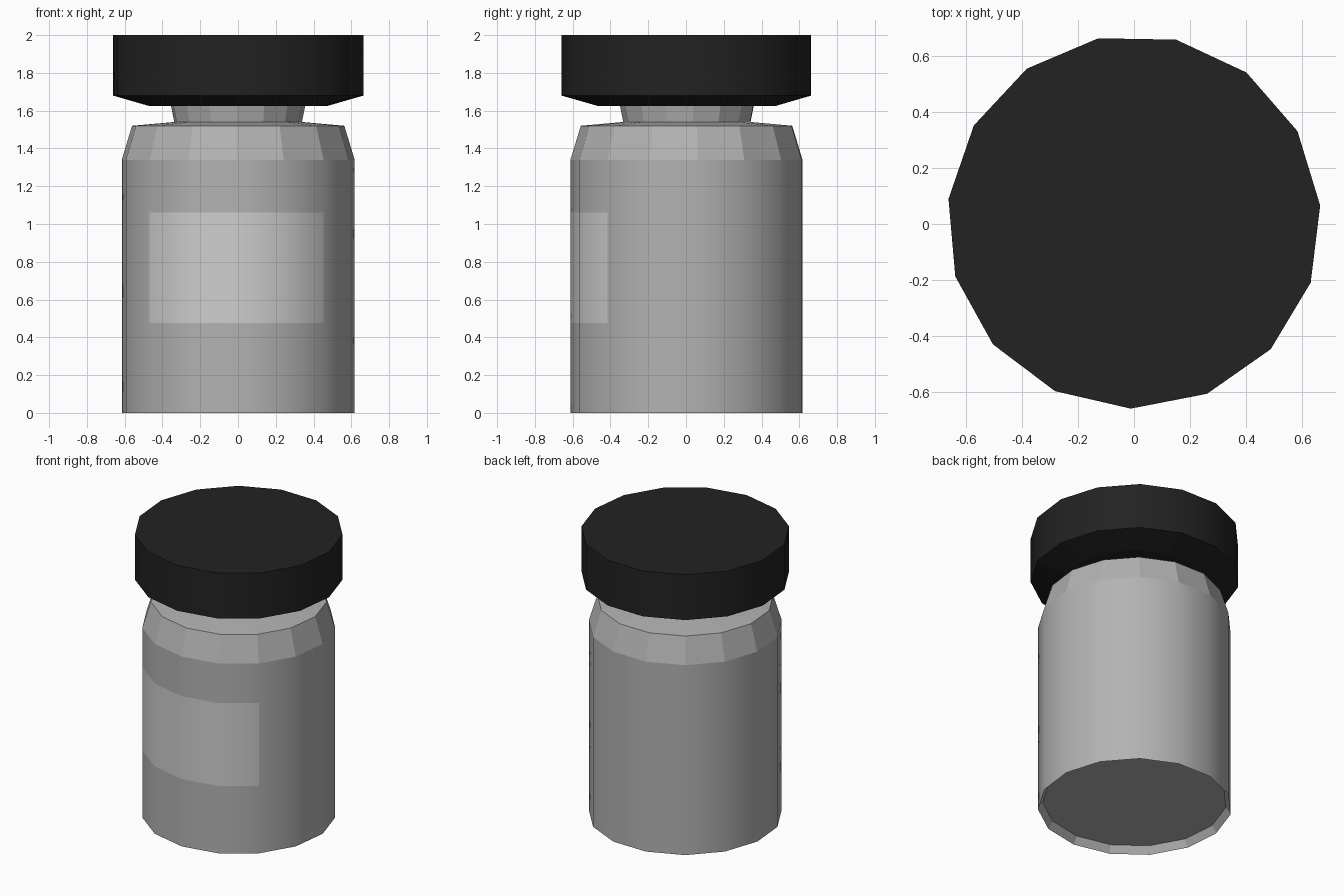
import bpy
import bmesh
from math import cos, sin, radians

SIDES = 15
START = radians(-91)
STEP = radians(360 / SIDES)
CENTRE_Y = 0.008

cube = bpy.data.objects.get("Cube")
if cube:
    bpy.data.objects.remove(cube, do_unlink=True)


def material(name, value):
    mat = bpy.data.materials.new(name)
    mat.use_nodes = True
    colour = (value, value, value, 1)
    mat.diffuse_color = colour
    bsdf = mat.node_tree.nodes["Principled BSDF"]
    bsdf.inputs["Base Color"].default_value = colour
    bsdf.inputs["Roughness"].default_value = 0.6
    return mat


def lathe(name, profile, materials, smooth_bands, painted=None):
    """Spin (radius, height) points into a closed solid, capped at both ends."""
    bm = bmesh.new()
    rings = []
    for r, z in profile:
        rings.append([bm.verts.new((r * cos(START + i * STEP),
                                    r * sin(START + i * STEP) + CENTRE_Y, z))
                      for i in range(SIDES)])
    for band, (low, high) in enumerate(zip(rings, rings[1:])):
        for i in range(SIDES):
            j = (i + 1) % SIDES
            face = bm.faces.new((low[i], low[j], high[j], high[i]))
            face.smooth = band in smooth_bands
            if painted and painted(band, i):
                face.material_index = 1
    bm.faces.new(rings[0][::-1])
    bm.faces.new(rings[-1])
    mesh = bpy.data.meshes.new(name)
    bm.to_mesh(mesh)
    bm.free()
    for mat in materials:
        mesh.materials.append(mat)
    obj = bpy.data.objects.new(name, mesh)
    bpy.context.collection.objects.link(obj)
    return obj


grey = material("jar grey", 0.45)
label_grey = material("label light grey", 0.62)
black = material("lid black", 0.016)

# Jar: recessed base, straight wall, faceted shoulder, flat shelf and neck.
# The label is the four front facets of the middle wall band.
jar_profile = [(0.59, 0.05), (0.62, 0.0), (0.62, 0.475), (0.62, 1.06),
               (0.62, 1.34), (0.565, 1.52), (0.34, 1.54), (0.36, 1.64)]
lathe("jar", jar_profile, [grey, label_grey], {1, 2, 3},
      lambda band, i: band == 2 and (i + 2) % SIDES < 4)

# Lid: chamfered underside and a smooth straight rim
lathe("lid", [(0.475, 1.625), (0.667, 1.68), (0.667, 2.0)], [black], {1})
